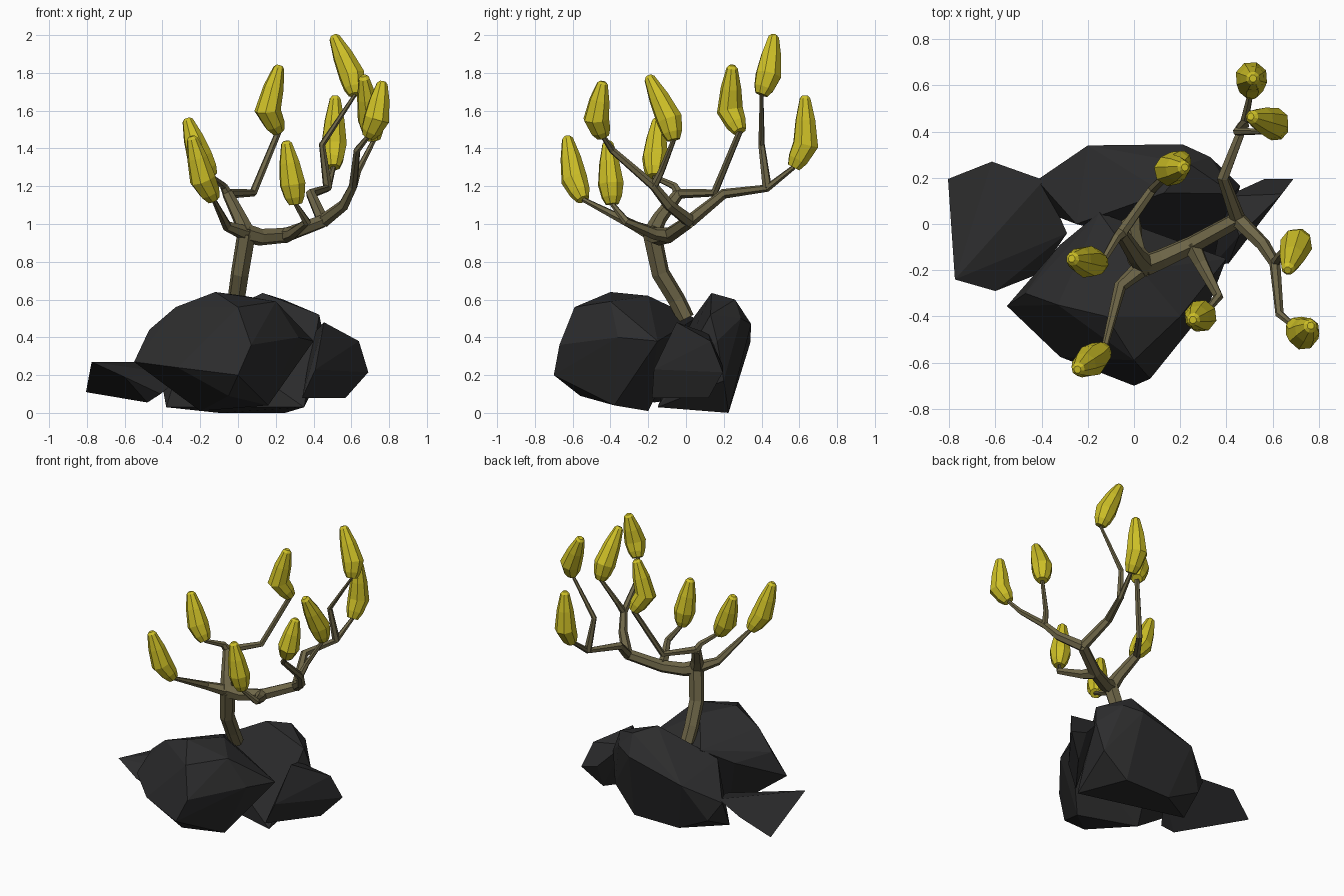
import bpy, bmesh, math
from mathutils import Vector, Quaternion

if "Cube" in bpy.data.objects:
    bpy.data.objects.remove(bpy.data.objects["Cube"])


def material(name, rgb):
    m = bpy.data.materials.new(name)
    m.diffuse_color = (*rgb, 1)
    m.use_nodes = True
    m.node_tree.nodes["Principled BSDF"].inputs["Base Color"].default_value = m.diffuse_color
    return m


ROCK = material("charcoal_rock", (0.025, 0.025, 0.026))
BARK = material("brown_bark", (0.155, 0.132, 0.064))
YELLOW = material("yellow_pod", (0.62, 0.53, 0.02))


def finish(bm, name, mat):
    bmesh.ops.recalc_face_normals(bm, faces=bm.faces)
    me = bpy.data.meshes.new(name)
    bm.to_mesh(me)
    bm.free()
    me.materials.append(mat)
    ob = bpy.data.objects.new(name, me)
    bpy.context.collection.objects.link(ob)


def loft(bm, pts, radii, sides):
    """Tapered flat-faced tube along a path, closed at both ends."""
    rings, side, prev = [], None, None
    for i, p in enumerate(pts):
        a = (p - pts[i - 1]).normalized() if i else Vector()
        b = (pts[i + 1] - p).normalized() if i < len(pts) - 1 else Vector()
        t = (a + b).normalized()
        if side is None:
            side = t.cross(Vector((0.3, 1, 0))).normalized()
        else:
            side = prev.rotation_difference(t) @ side
        prev = t
        rings.append([bm.verts.new(p + radii[i] * (Quaternion(t, math.tau * k / sides) @ side))
                      for k in range(sides)])
    for r, s in zip(rings, rings[1:]):
        for k in range(sides):
            j = (k + 1) % sides
            bm.faces.new((r[k], r[j], s[j], s[k]))
    bm.faces.new(rings[0])
    bm.faces.new(rings[-1])


def rock(name, *corners):
    """Angular boulder: the hull of a few corners, near-flat facets merged."""
    bm = bmesh.new()
    for p in corners:
        bm.verts.new(p)
    bmesh.ops.convex_hull(bm, input=bm.verts)
    bmesh.ops.delete(bm, geom=[v for v in bm.verts if not v.link_faces], context="VERTS")
    bmesh.ops.dissolve_limit(bm, angle_limit=math.radians(5), verts=bm.verts, edges=bm.edges)
    finish(bm, name, ROCK)


def limb(name, r0, r1, *path):
    """Branch tapering evenly from r0 to r1; returns its end."""
    pts = [Vector(p) for p in path]
    last = len(pts) - 1
    bm = bmesh.new()
    loft(bm, pts, [r0 + (r1 - r0) * i / last for i in range(last + 1)], 6)
    finish(bm, name, BARK)
    return pts[-1]


def pod(name, base, tip, bulge=(0, 0)):
    """Eight-sided bud, widest a third of the way up, bent sideways by bulge."""
    b, t = base, Vector(tip)
    m = b.lerp(t, .32) + Vector((*bulge, 0))
    bm = bmesh.new()
    loft(bm, [b, b.lerp(m, .35), m, m.lerp(t, .5), m.lerp(t, .94), t],
         [.036, .056, .071, .055, .03, .016], 8)
    finish(bm, name, YELLOW)


# Boulders
rock("front_rock",
     (-.55, -.355, .27), (-.32, -.575, .24), (0, -.7, .2), (.07, -.67, .36), (-.47, -.3, .44),
     (-.33, -.35, .56), (-.12, -.4, .64), (.03, -.2, .62), (0, -.59, .56), (.2, -.4, .59),
     (.32, -.36, .4), (.4, -.15, .38), (-.15, .05, .5), (-.32, -.09, .4),
     (-.2, -.2, .01), (.16, -.38, .04), (-.05, -.56, .09))
rock("back_rock",
     (-.42, .19, .25), (-.38, .05, .03), (-.34, .24, .12), (-.2, .34, .37), (.21, .345, .47),
     (.13, .135, .635), (.24, .26, .6), (.33, .29, .5), (.43, .13, .52), (.46, .165, .38),
     (.42, .2, .17), (.25, .225, 0), (-.1, .225, 0), (-.25, 0, .45), (.35, -.15, .03))
rock("right_rock",
     (.455, -.05, .48), (.41, -.17, .23), (.34, -.18, .08), (.64, .13, .38),
     (.69, .195, .215), (.565, .195, .25), (.57, .12, .08), (.4, .12, .42))
rock("left_rock",
     (-.775, -.24, .27), (-.6, -.29, .19), (-.41, -.215, .1), (-.805, .195, .11),
     (-.615, .27, .23), (-.39, .19, .27), (-.29, -.04, .2), (-.48, -.17, .055))

# Trunk and thick limbs
FORK, ELBOW, UPPER = (.045, -.18, .95), (.45, .02, 1.015), (-.055, -.04, 1.16)
limb("trunk", .046, .05, (-.01, 0, .5), (-.01, -.05, .6), (.01, -.135, .74), FORK)
limb("lower_limb", .05, .036, FORK, (.12, -.15, .93), (.25, -.09, .94), ELBOW)
limb("upper_limb", .048, .03, FORK, (.01, -.14, 1.03), UPPER)

# Thin branches, each ending in a pod
end = limb("tall_branch", .026, .017, UPPER, (.08, .15, 1.165), (.215, .285, 1.49))
pod("tall_pod", end, (.22, .245, 1.84), (-.06, -.04))

end = limb("left_branch", .028, .014, UPPER, (-.075, -.06, 1.2), (-.14, -.17, 1.25))
pod("left_pod", end, (-.27, -.15, 1.56), (-.02, 0))

end = limb("front_left_branch", .042, .013, FORK, (-.06, -.27, .99), (-.13, -.545, 1.13))
pod("front_left_pod", end, (-.245, -.63, 1.465), (-.02, -.02))

end = limb("front_branch", .042, .013, (.25, -.09, .94), (.29, -.17, .95), (.365, -.315, 1.01),
           (.305, -.39, 1.105))
pod("front_pod", end, (.255, -.415, 1.44))

KNEE = (.475, .43, 1.19)
end = limb("back_branch", .034, .013, ELBOW, (.385, .2, 1.16), KNEE, (.505, .57, 1.3))
pod("back_pod", end, (.515, .63, 1.68), (0, .045))

end = limb("top_branch", .025, .01, KNEE, (.445, .4, 1.42), (.62, .4, 1.685))
pod("top_pod", end, (.505, .465, 2), (.02, .015))

KNEE = (.61, -.17, 1.2)
end = limb("right_branch", .036, .013, ELBOW, (.56, -.09, 1.1), KNEE, (.63, -.39, 1.39),
           (.69, -.44, 1.465))
pod("right_pod", end, (.765, -.44, 1.755), (.02, -.035))

end = limb("right_twig", .023, .013, KNEE, (.635, -.13, 1.28), (.72, -.065, 1.445))
pod("right_twig_pod", end, (.665, -.2, 1.785), (0, .02))
